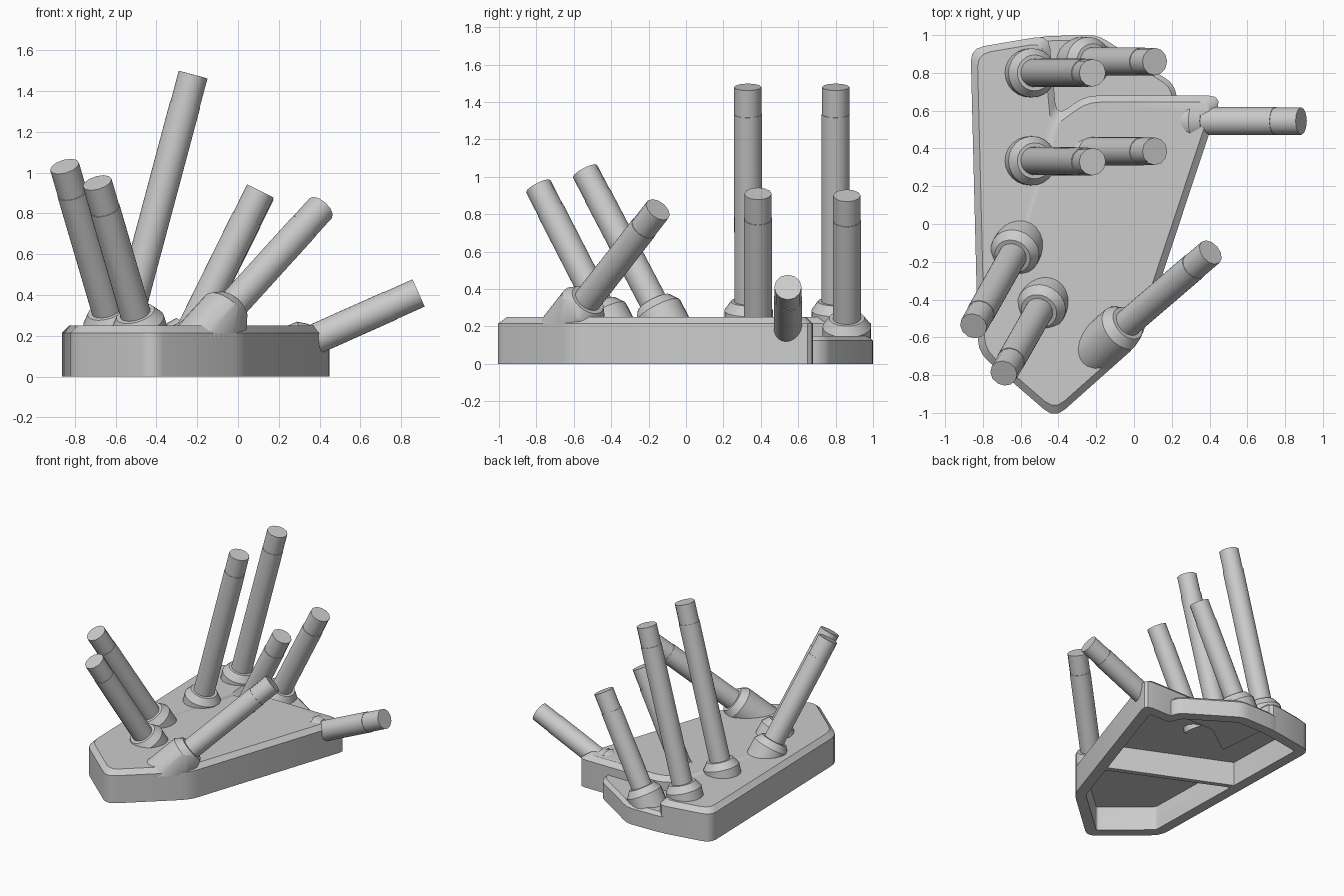
import bpy, bmesh
from mathutils import Vector, Matrix

cube = bpy.data.objects.get("Cube")
if cube:
    bpy.data.objects.remove(cube, do_unlink=True)

grey = bpy.data.materials.new("plain_grey")
grey.use_nodes = True
colour = (0.6, 0.6, 0.6, 1)
grey.diffuse_color = colour
grey.node_tree.nodes["Principled BSDF"].inputs["Base Color"].default_value = colour


def loft(name, loops):
    """Closed skin over matching loops of points."""
    bm = bmesh.new()
    loops = [[bm.verts.new(p) for p in loop] for loop in loops]
    count = len(loops[0])
    for a, b in zip(loops, loops[1:]):
        for i in range(count):
            j = (i + 1) % count
            bm.faces.new((a[i], a[j], b[j], b[i]))
    bm.faces.new(loops[0])
    bm.faces.new(loops[-1])
    bmesh.ops.recalc_face_normals(bm, faces=bm.faces)
    mesh = bpy.data.meshes.new(name)
    bm.to_mesh(mesh)
    bm.free()
    mesh.materials.append(grey)
    ob = bpy.data.objects.new(name, mesh)
    bpy.context.collection.objects.link(ob)
    return ob


def shrink(points, distance):
    """Offset a clockwise outline inwards with mitred corners."""
    result = []
    for i, p in enumerate(points):
        d1 = (p - points[i - 1]).normalized()
        d2 = (points[(i + 1) % len(points)] - p).normalized()
        n1, n2 = Vector((d1.y, -d1.x)), Vector((d2.y, -d2.x))
        result.append(p + (n1 + n2) * distance / (1 + n1.dot(n2)))
    return result


def rounded(points, radius):
    """Replace every corner with a short curve."""
    result = []
    for i, p in enumerate(points):
        to_prev = points[i - 1] - p
        to_next = points[(i + 1) % len(points)] - p
        r = min(radius, 0.45 * to_prev.length, 0.45 * to_next.length)
        a, b = p + to_prev.normalized() * r, p + to_next.normalized() * r
        for k in range(4):
            t = k / 3
            result.append(a * (1 - t) ** 2 + p * 2 * t * (1 - t) + b * t ** 2)
    return result


def plate(name, outline, low, high, inset=0, rounding=0.07, chamfer=0):
    """Upright slab with rounded corners and an optional chamfered top."""
    outline = shrink([Vector(p) for p in outline], inset)
    levels = [(0, low), (0, high - chamfer)]
    if chamfer:
        levels.append((chamfer, high))
    return loft(name, [[(p.x, p.y, z) for p in rounded(shrink(outline, d), rounding)]
                       for d, z in levels])


def lathe(name, base, direction, rings, sides):
    """Closed turned shape: rings are (radius, distance along the axis)."""
    place = Matrix.Translation(base) @ direction.to_track_quat("Z", "Y").to_matrix().to_4x4()
    turn = Matrix.Rotation(6.28319 / sides, 3, "Z")
    loops = []
    for radius, along in rings:
        spoke, loop = Vector((radius, 0, 0)), []
        for _ in range(sides):
            loop.append(place @ (spoke + Vector((0, 0, along))))
            spoke = turn @ spoke
        loops.append(loop)
    return loft(name, loops)


def activate(ob):
    bpy.ops.object.select_all(action="DESELECT")
    ob.select_set(True)
    bpy.context.view_layer.objects.active = ob


def combine(ob, tool, mode):
    """Apply a boolean and discard the tool."""
    mod = ob.modifiers.new(mode, "BOOLEAN")
    mod.operation, mod.object, mod.solver = mode, tool, "EXACT"
    activate(ob)
    bpy.ops.object.modifier_apply(modifier=mod.name)
    bpy.data.objects.remove(tool, do_unlink=True)


def smooth(ob):
    activate(ob)
    bpy.ops.object.shade_smooth_by_angle(angle=0.55)


# Base outlines, clockwise: the shared front, the raised deck, the whole footprint
front = [(0.465, 0.68), (0.03, -0.63), (-0.42, -1.03), (-0.825, -0.68), (-0.865, 0.93)]
deck_line = front + [(-0.45, 1.0), (-0.41, 0.57), (-0.26, 0.68)]
back = [(-0.48, 0.995), (-0.19, 1.0), (0.2, 0.75), (0.23, 0.68)]
foot_line = front + back
ledge_line = [(0.15, 0.3), (-0.8, 0.3), (-0.8, 0.9)] + back

# Hollow base with a raised deck and a lower back ledge
base = plate("base", deck_line, 0, 0.25, chamfer=0.035)
combine(base, plate("ledge", ledge_line, 0, 0.15, rounding=0.05, chamfer=0.025), "UNION")
combine(base, plate("cavity", foot_line, -0.1, 0.09, inset=0.08, rounding=0.03), "DIFFERENCE")
combine(base, plate("deck_cavity", deck_line, -0.1, 0.19, inset=0.08, rounding=0.02),
        "DIFFERENCE")
smooth(base)

# Stiffening rib under the deck
plate("underside_rib", [(0.12, -0.24), (-0.8, 0.18), (-0.8, 0.22), (0.13, -0.2)],
      0, 0.2, rounding=0)

# Pegs: name, point on axis, tip centre, collar length, collar radius
pegs = [
    ("tall_front_peg", (-0.57, 0.335, 0.17), (-0.22, 0.33, 1.48), 0.15, 0.13),
    ("tall_back_peg", (-0.57, 0.80, 0.17), (-0.22, 0.80, 1.48), 0.15, 0.13),
    ("short_front_peg", (-0.26, 0.385, 0.16), (0.11, 0.385, 0.91), 0.06, 0.11),
    ("short_back_peg", (-0.285, 0.86, 0.11), (0.11, 0.86, 0.90), 0.13, 0.13),
    ("right_low_peg", (-0.6, -0.095, 0.18), (-0.85, -0.54, 1.03), 0.15, 0.132),
    ("right_front_peg", (-0.465, -0.395, 0.18), (-0.69, -0.79, 0.95), 0.13, 0.132),
    ("left_front_peg", (-0.19, -0.66, 0.17), (0.405, -0.15, 0.825), 0.25, 0.132),
    ("left_side_peg", (0.28, 0.545, 0.14), (0.885, 0.545, 0.41), 0.09, 0.115),
]
for name, start, tip, collar, wide in pegs:
    start, tip = Vector(start), Vector(tip)
    length = (tip - start).length
    direction = (tip - start).normalized()
    shaft = lathe(name + "_shaft", start, direction,
                  [(0.075, collar / 2), (0.075, length - 0.15)], 32)
    smooth(shaft)
    end = lathe(name + "_tip", start, direction,
                [(0.073, length - 0.16), (0.073, length)], 12)
    smooth(end)
    # Collar, trimmed to the base so it grows out of the top surface
    ring = lathe(name + "_collar", start, direction,
                 [(wide, -0.05), (wide, collar - 0.03), (wide - 0.035, collar + 0.02)], 24)
    floor = 0.1 if name == "short_back_peg" else 0.19
    combine(ring, plate("trim", foot_line, floor, 0.8), "INTERSECT")
    smooth(ring)
